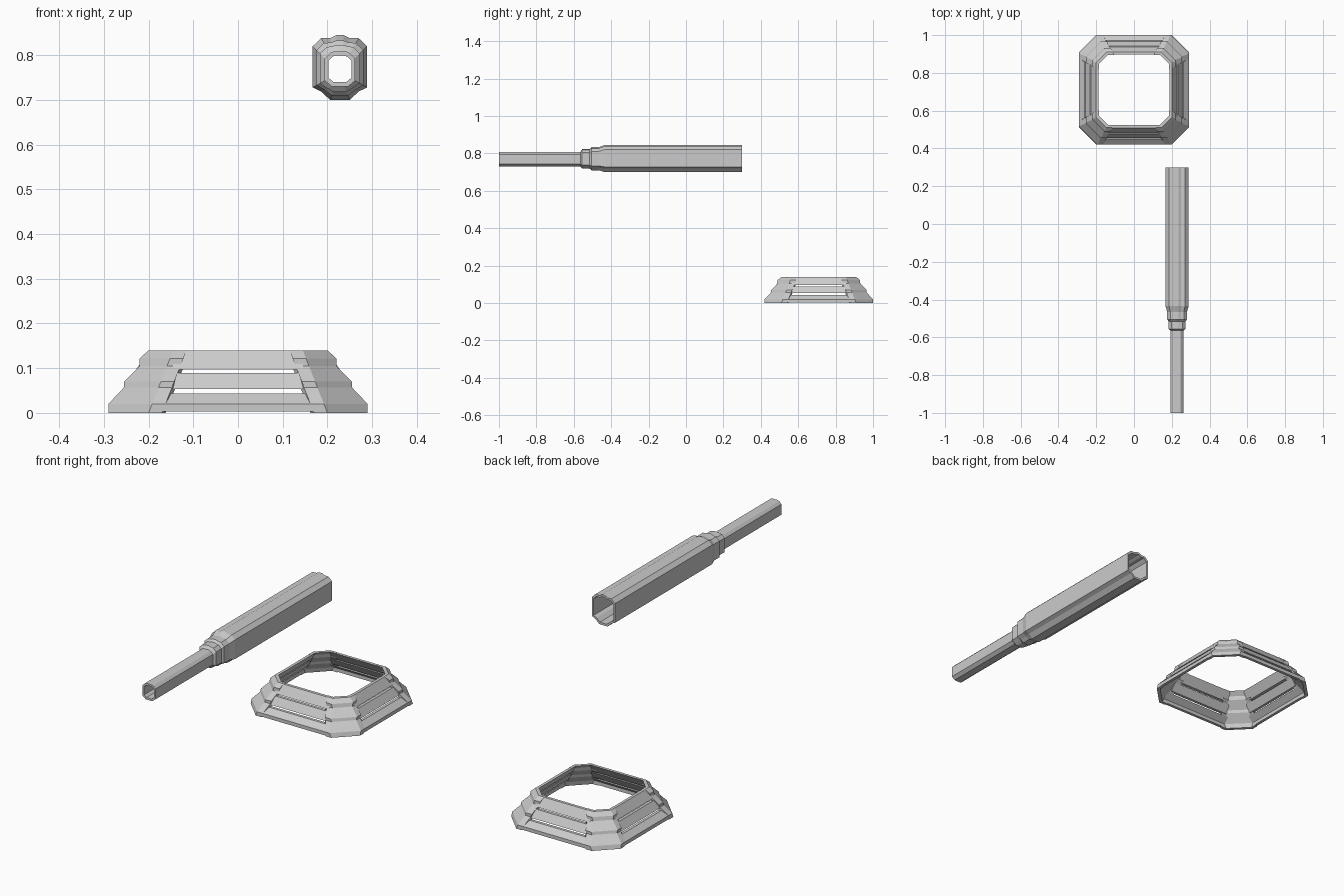
import bpy, bmesh
from mathutils import Matrix, Vector

if "Cube" in bpy.data.objects:
    bpy.data.objects.remove(bpy.data.objects["Cube"])

CENTRE = Vector((0, 0.71, 0))   # middle of the skirt
AXIS_X, AXIS_Z = 0.228, 0.77    # tube axis


def loft(name, rings, closed=False):
    """Skin closed rings in sequence; cap the ends unless the sequence loops."""
    bm = bmesh.new()
    vs = [[bm.verts.new(p) for p in ring] for ring in rings]
    n = len(vs[0])
    for i in range(len(vs) if closed else len(vs) - 1):
        a, b = vs[i], vs[(i + 1) % len(vs)]
        for j in range(n):
            k = (j + 1) % n
            bm.faces.new((a[j], a[k], b[k], b[j]))
    if not closed:
        bm.faces.new(vs[0])
        bm.faces.new(vs[-1])
    bmesh.ops.recalc_face_normals(bm, faces=bm.faces)
    me = bpy.data.meshes.new(name)
    bm.to_mesh(me)
    bm.free()
    ob = bpy.data.objects.new(name, me)
    bpy.context.collection.objects.link(ob)
    return ob


# --- Barrel: half cross-sections (x offset, z), mirrored to full outlines
WIDE = [(.008, .845), (.022, .838), (.042, .838), (.061, .82),
        (.061, .728), (.042, .719), (.022, .70)]
THIN = [(.006, .808), (.015, .808), (.022, .805), (.034, .793),
        (.034, .743), (.018, .73), (.010, .73)]


def section(y, blend, scale=1.0):
    half = [((a + (c - a) * blend) * scale,
             AXIS_Z + (b + (d - b) * blend - AXIS_Z) * scale)
            for (a, b), (c, d) in zip(THIN, WIDE)]
    full = half + [(-x, z) for x, z in reversed(half)]
    return [(AXIS_X + x, y, z) for x, z in full]


outer = [(-1, 0), (-.565, 0), (-.555, .4), (-.515, .4), (-.505, .68),
         (-.465, .68), (-.435, 1), (.3, 1)]
inner = [(.3, 1, .86), (-.42, 1, .86), (-.54, 0, .76), (-1, 0, .76)]
loft("barrel", [section(*s) for s in outer] + [section(*s) for s in inner], closed=True)


# --- Skirt: four stepped corners with slotted slats between them
def slope(z):
    return .29 - .09 * z / .14


def half_side(z):
    return .20 - .055 * z / .14


STEPS = [(.29, 0), (.29, .02), (.255, .057), (.255, .07), (.22, .105), (.22, .122), (.20, .14)]


def corner_ring(station):
    ring = []
    for points, dr, dh in ((STEPS, 0, 0), (STEPS[::-1], .014, .008)):
        for r, z in points:
            h = half_side(z) - dh
            r -= dr
            p = ((h - .03, -r), (h, -r), (r, -h), (r, -h + .03))[station]
            ring.append((p[0], p[1], z))
    return ring


def slat_ring(sign, z0, z1):
    # cross-section of a slat, the lowest one having an upright lip
    zs = [z0, .02, z1] if z0 < .02 else [z0, z1]
    face = [(slope(z) if z > z0 or z0 > .02 else .29, z) for z in zs]
    if z0 < .02:
        face[1] = (.29, .02)
    back = [(r - .014, z) for r, z in reversed(face)]
    length = half_side((z0 + z1) / 2) - .008
    return [(sign * length, -r, z) for r, z in face + back]


for i, side in enumerate(("front", "right", "back", "left")):
    turn = Matrix.Translation(CENTRE) @ Matrix.Rotation(i * 1.5707963, 4, 'Z')
    corner = loft(f"skirt_corner_{side}", [corner_ring(s) for s in range(4)])
    corner.data.transform(turn)
    for level, (z0, z1) in zip(("lower", "middle", "upper"),
                               ((.003, .043), (.053, .089), (.097, .139))):
        slat = loft(f"skirt_{level}_slat_{side}", [slat_ring(s, z0, z1) for s in (-1, 1)])
        slat.data.transform(turn)
